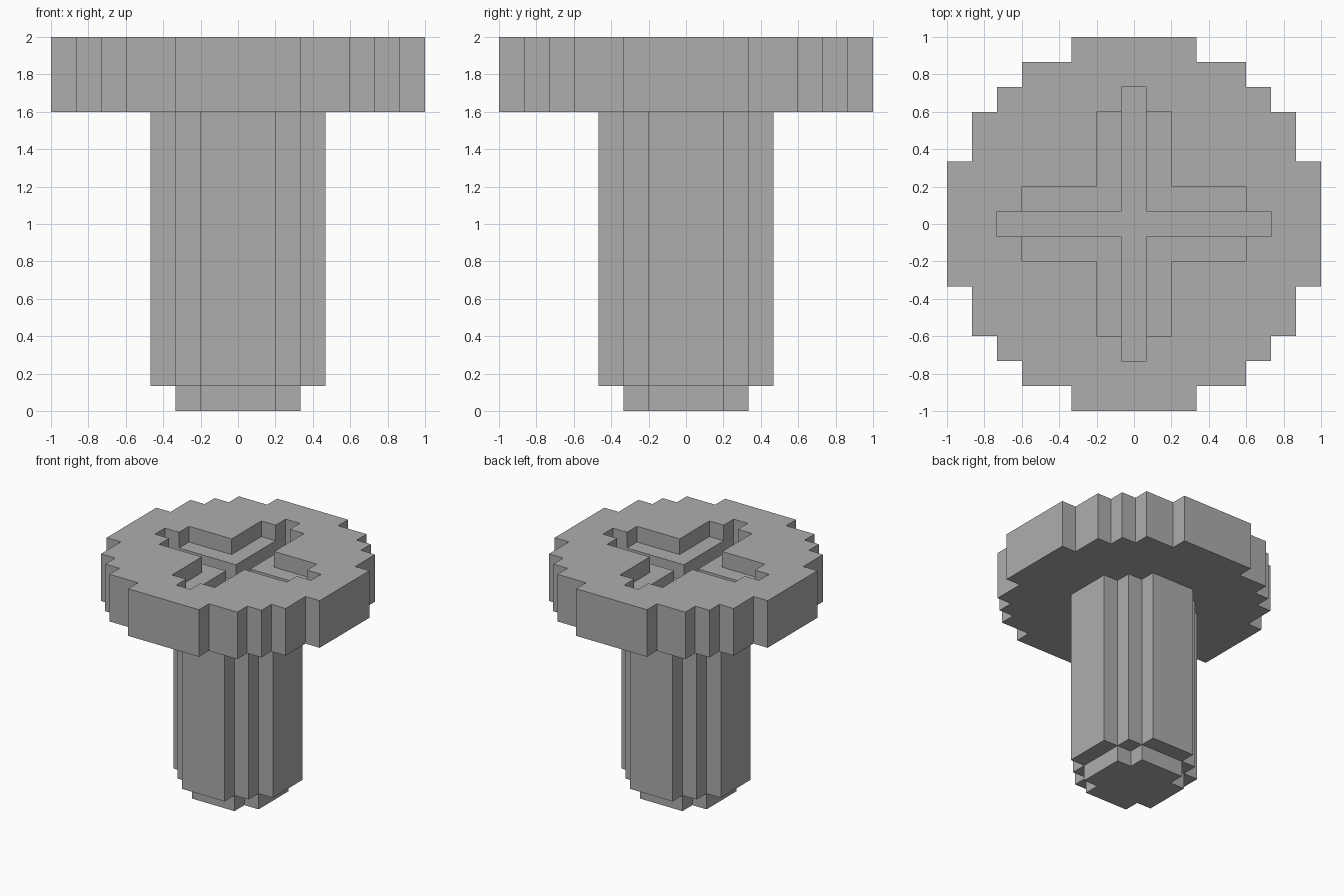
import bpy, bmesh

if "Cube" in bpy.data.objects:
    bpy.data.objects.remove(bpy.data.objects["Cube"])

CELL = 2 / 15  # the model sits on a 15-cell grid

grey = bpy.data.materials.new("plain_grey")
grey.diffuse_color = (0.42, 0.42, 0.42, 1)
grey.use_nodes = True
grey.node_tree.nodes["Principled BSDF"].inputs["Base Color"].default_value = grey.diffuse_color


def outline(corners):
    """Stepped closed outline: outer corners of one quarter, turned four times."""
    quarter = []
    for i, (x, y) in enumerate(corners):
        quarter.append((x, y))
        if i + 1 < len(corners):
            quarter.append((corners[i + 1][0], y))
    points = []
    for _ in range(4):
        points += quarter
        quarter = [(-y, x) for x, y in quarter]
    return points


def prism(name, corners, z0, z1):
    """Extrude a stepped outline between two heights, all in cells."""
    bm = bmesh.new()
    base = bm.faces.new([bm.verts.new((x * CELL, y * CELL, z0 * CELL))
                         for x, y in outline(corners)])
    top = bmesh.ops.extrude_face_region(bm, geom=[base])
    verts = [g for g in top["geom"] if isinstance(g, bmesh.types.BMVert)]
    bmesh.ops.translate(bm, verts=verts, vec=(0, 0, (z1 - z0) * CELL))
    bmesh.ops.recalc_face_normals(bm, faces=bm.faces)
    mesh = bpy.data.meshes.new(name)
    bm.to_mesh(mesh)
    bm.free()
    mesh.materials.append(grey)
    obj = bpy.data.objects.new(name, mesh)
    bpy.context.collection.objects.link(obj)
    return obj


# Shaft and its narrower tip
prism("shaft_tip", [(2.5, 1.5), (1.5, 2.5)], 0, 1)
prism("shaft", [(3.5, 1.5), (2.5, 2.5), (1.5, 3.5)], 1, 12)

# Round stepped head
head = prism("head", [(7.5, 2.5), (6.5, 4.5), (5.5, 5.5), (4.5, 6.5), (2.5, 7.5)], 12, 15)

# Cross-shaped drive recess: wide shallow cross, then thin deeper cross
cutters = [
    prism("wide_recess_cutter", [(4.5, 1.5), (1.5, 4.5)], 14, 16),
    prism("thin_recess_cutter", [(5.5, 0.5), (0.5, 5.5)], 13, 17),
]
for cutter in cutters:
    cutter.hide_render = True
    cutter.display_type = 'WIRE'
    mod = head.modifiers.new(cutter.name, 'BOOLEAN')
    mod.operation = 'DIFFERENCE'
    mod.solver = 'EXACT'
    mod.object = cutter
